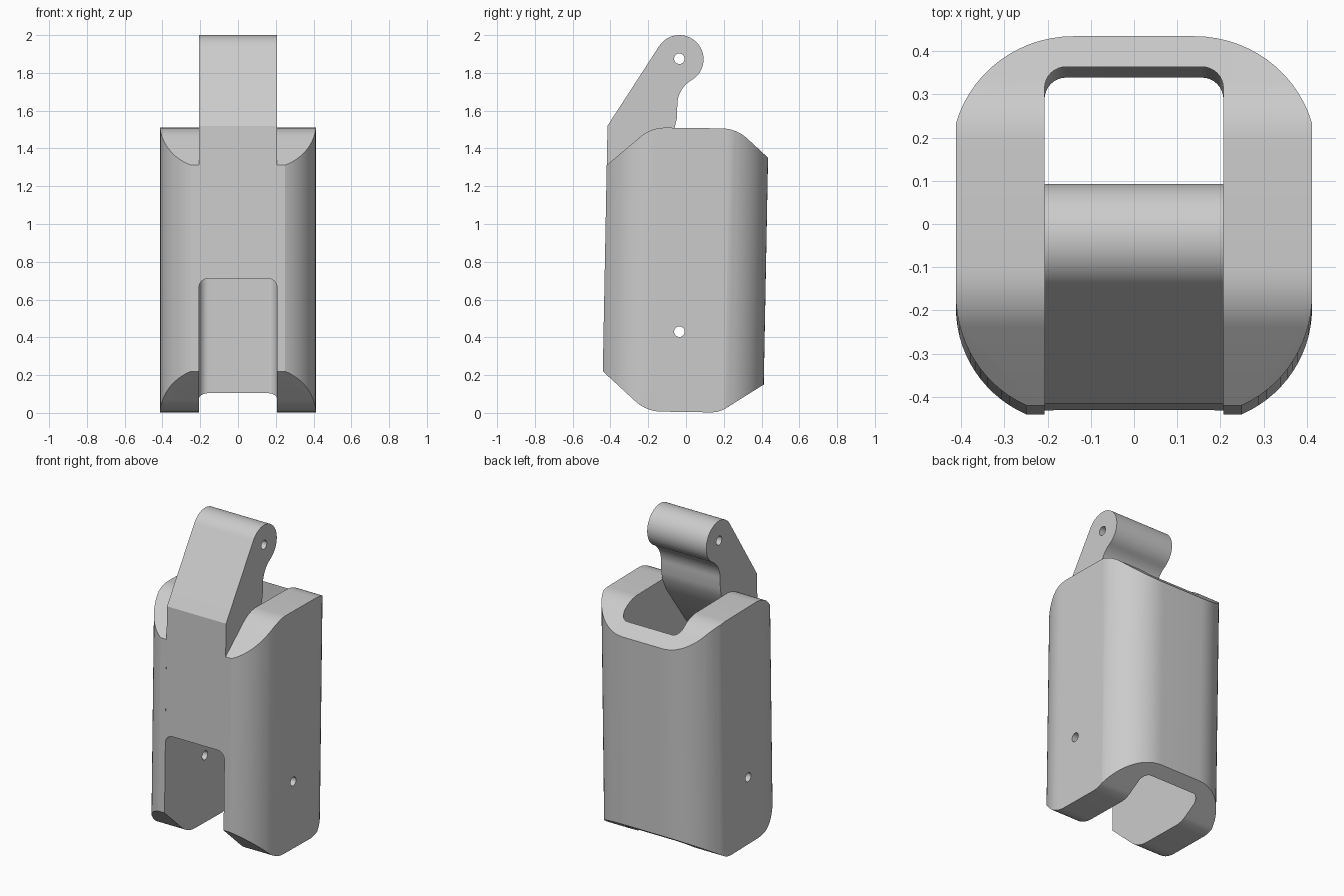
import bpy, bmesh, math
from mathutils import Vector

cube = bpy.data.objects.get("Cube")
if cube:
    bpy.data.objects.remove(cube, do_unlink=True)

grey = bpy.data.materials.new("plain grey")
grey.use_nodes = True
grey.diffuse_color = (0.6, 0.6, 0.6, 1)
grey.node_tree.nodes["Principled BSDF"].inputs["Base Color"].default_value = (0.6, 0.6, 0.6, 1)

SLOT = 0.207     # half width of the slot and arm
HALF = 0.412     # half width of the housing
LEAN = 0.019     # slight backward lean of the upright faces


def arc(cx, cy, r, start, end, steps=14):
    angles = [math.radians(start + (end - start) * i / steps) for i in range(steps + 1)]
    return [(cx + r * math.cos(a), cy + r * math.sin(a)) for a in angles]


def rounded(corners, steps=8):
    """Polygon from (a, b, radius) corners, each rounded by a tangent arc."""
    out = []
    for i, (a, b, r) in enumerate(corners):
        p = Vector((a, b))
        if r == 0:
            out.append((a, b))
            continue
        u = (Vector(corners[i - 1][:2]) - p).normalized()
        v = (Vector(corners[(i + 1) % len(corners)][:2]) - p).normalized()
        half = u.angle(v) / 2
        centre = p + (u + v).normalized() * r / math.sin(half)
        first = p + u * r / math.tan(half) - centre
        last = p + v * r / math.tan(half) - centre
        for k in range(steps + 1):
            spoke = first.normalized().slerp(last.normalized(), k / steps)
            out.append(tuple(centre + spoke.normalized() * r))
    return out


def prism(name, points, lo, hi, axis, lean=False, edge=0):
    """Extrude a closed outline along an axis, optionally rounding the cap edges."""
    place = {"x": lambda a, b, t: (t, a, b),
             "y": lambda a, b, t: (a, t, b),
             "z": lambda a, b, t: (a, b, t)}[axis]
    bm = bmesh.new()
    caps = [bm.faces.new([bm.verts.new(place(a, b, t)) for a, b in points]) for t in (lo, hi)]
    n = len(points)
    low, high = list(caps[0].verts), list(caps[1].verts)
    for i in range(n):
        j = (i + 1) % n
        bm.faces.new((low[i], low[j], high[j], high[i]))
    if edge:
        rim = [e for cap in caps for e in cap.edges]
        bmesh.ops.bevel(bm, geom=rim, offset=edge, segments=4, profile=0.5, affect='EDGES')
    if lean:
        for v in bm.verts:
            v.co.y += LEAN * (v.co.z - 0.75)
    bmesh.ops.recalc_face_normals(bm, faces=bm.faces)
    mesh = bpy.data.meshes.new(name)
    bm.to_mesh(mesh)
    bm.free()
    mesh.materials.append(grey)
    obj = bpy.data.objects.new(name, mesh)
    bpy.context.collection.objects.link(obj)
    return obj


def combine(obj, tool, operation='DIFFERENCE'):
    mod = obj.modifiers.new("combine", 'BOOLEAN')
    mod.operation, mod.solver, mod.object = operation, 'EXACT', tool
    bpy.context.view_layer.objects.active = obj
    bpy.ops.object.modifier_apply(modifier=mod.name)
    bpy.data.objects.remove(tool, do_unlink=True)


def drill(obj, z):
    combine(obj, prism("pin_hole_cutter", arc(-0.035, z, 0.028, 0, 345, 23), -1, 1, "x"))


# Housing: rounded plan shape trimmed by a side profile with sloped ends
right = arc(0.138, -0.18, 0.274, -66, 0) + arc(0.14, 0.14, 0.283, 16, 90)
plan = right + [(-x, y) for x, y in reversed(right)]
housing = prism("housing", plan, -0.2, 1.8, "z", lean=True)
side = rounded([(-0.6, 0.367, 0), (-0.21, 0.008, 0.2), (0.175, 0.002, 0.15), (0.6, 0.268, 0),
                (0.6, 1.197, 0), (0.268, 1.505, 0.2), (-0.183, 1.511, 0.2), (-0.6, 1.16, 0)])
combine(housing, prism("end_trim", side, -HALF, HALF, "x", edge=0.018), 'INTERSECT')

# Slot running through the housing from top to bottom
slot = rounded([(-SLOT, -1, 0), (SLOT, -1, 0), (SLOT, 0.351, 0.05), (-SLOT, 0.351, 0.05)])
combine(housing, prism("slot_cutter", slot, -0.5, 2.5, "z", lean=True))
drill(housing, 0.43)

# Front wall rising into the hinge arm with its round eye
outline = [(-0.4316, 0.665), (-0.4155, 1.52)]
outline += arc(-0.035, 1.872, 0.128, 147.5, -60, 32)
outline += arc(0.104, 1.631, 0.15, 120, 180)[1:]
outline += [(-0.048, 1.56), (-0.06, 1.51), (-0.1, 1.43), (-0.34, 1.1), (-0.347, 0.665)]
arm = prism("hinge_arm", outline, -SLOT, SLOT, "x")
notch = rounded([(-SLOT, 0.3, 0), (SLOT, 0.3, 0), (SLOT, 0.712, 0.05), (-SLOT, 0.712, 0.05)])
combine(arm, prism("notch_cutter", notch, -1, 1, "y"))
drill(arm, 1.875)

# Smooth shading with crisp edges
for obj in (housing, arm):
    bpy.ops.object.select_all(action='DESELECT')
    obj.select_set(True)
    bpy.context.view_layer.objects.active = obj
    bpy.ops.object.shade_smooth_by_angle(angle=math.radians(25))
